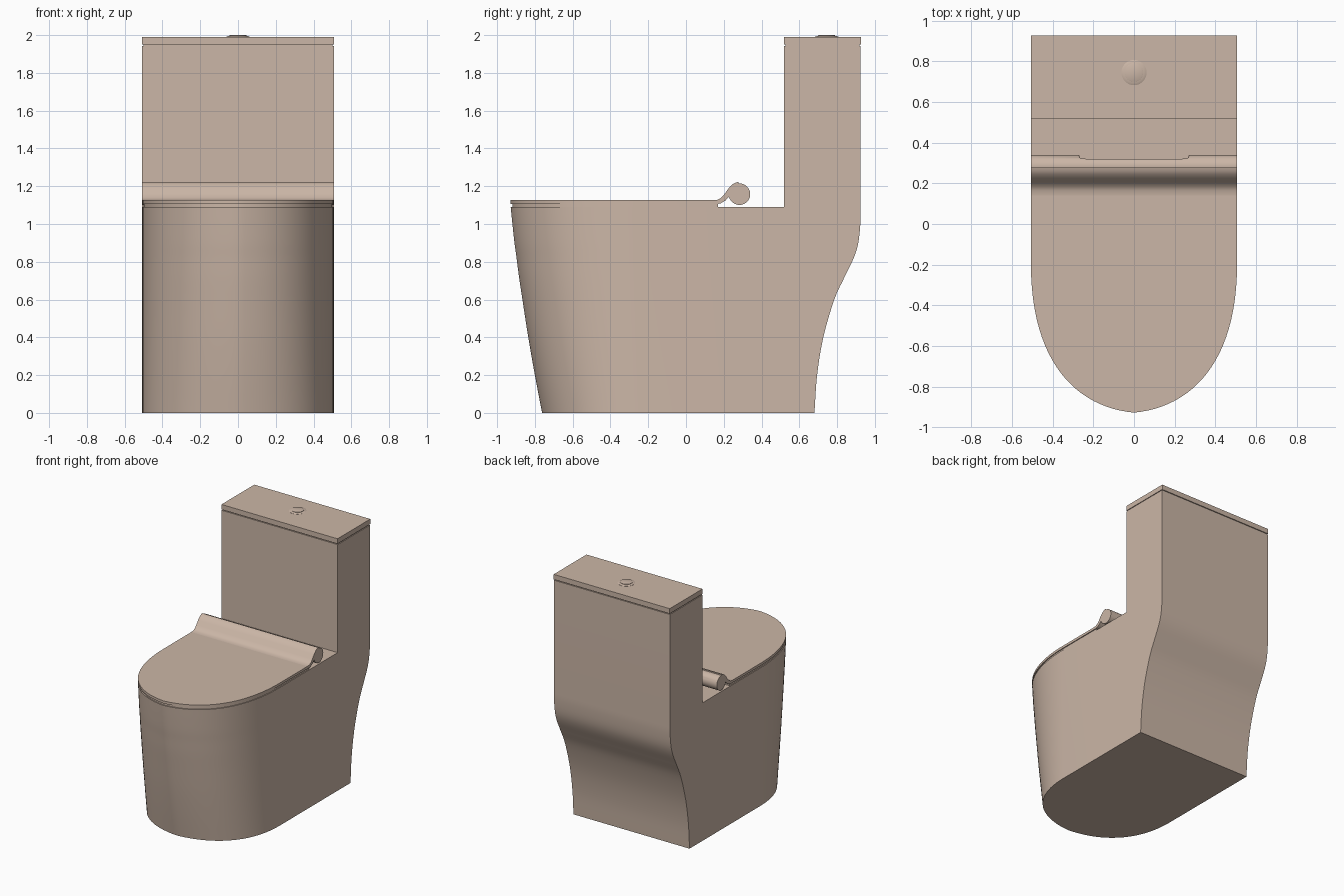
import bpy, bmesh, math
from mathutils import Vector
from mathutils.geometry import interpolate_bezier

cube = bpy.data.objects.get("Cube")
if cube:
    bpy.data.objects.remove(cube, do_unlink=True)

W = 0.507          # half width shared by body, seat and tank
STRAIGHT = -0.2    # where the sides start curving into the nose

mat = bpy.data.materials.new("warm beige ceramic")
mat.use_nodes = True
COLOR = (0.60, 0.47, 0.385, 1)
mat.diffuse_color = COLOR
bsdf = mat.node_tree.nodes["Principled BSDF"]
bsdf.inputs["Base Color"].default_value = COLOR
bsdf.inputs["Roughness"].default_value = 0.6


def finish(name, bm, angle=35):
    bmesh.ops.recalc_face_normals(bm, faces=bm.faces)
    me = bpy.data.meshes.new(name)
    bm.to_mesh(me)
    bm.free()
    ob = bpy.data.objects.new(name, me)
    bpy.context.collection.objects.link(ob)
    me.materials.append(mat)
    bpy.ops.object.select_all(action='DESELECT')
    ob.select_set(True)
    bpy.context.view_layer.objects.active = ob
    bpy.ops.object.shade_smooth_by_angle(angle=math.radians(angle))
    return ob


def nose(front, inset=0.0):
    """Rounded front outline from the right side round to the left side."""
    half = interpolate_bezier(Vector((W, STRAIGHT, 0)), Vector((W, -0.68, 0)),
                              Vector((0.28, -0.90, 0)), Vector((0, -0.925, 0)), 25)
    k = (front - STRAIGHT) / (-0.925 - STRAIGHT)
    s = (W - inset) / W
    pts = [(p.x * s, STRAIGHT + (p.y - STRAIGHT) * k) for p in half]
    return [(-x, y) for x, y in pts[:-1]] + pts[::-1]


def loft(name, sections, angle=35):
    """Skin closed sections of equal length and cap both ends."""
    bm = bmesh.new()
    rings = [[bm.verts.new(p) for p in s] for s in sections]
    n = len(rings[0])
    for a, b in zip(rings, rings[1:]):
        for i in range(n):
            j = (i + 1) % n
            bm.faces.new((a[i], a[j], b[j], b[i]))
    bm.faces.new(rings[0])
    bm.faces.new(rings[-1])
    return finish(name, bm, angle)


def slab(name, z0, z1, front, back, inset):
    outline = nose(front, inset) + [(W - inset, back), (-W + inset, back)]
    return loft(name, [[(x, y, z) for x, y in outline] for z in (z0, z1)])


def box(name, x, y0, y1, z0, z1):
    return loft(name, [[(-x, y0, z), (x, y0, z), (x, y1, z), (-x, y1, z)]
                       for z in (z0, z1)])


def smooth_path(points, steps=6):
    """Catmull-Rom through (z, value, value) rows."""
    rows = [Vector(p) for p in points]
    rows = [rows[0] * 2 - rows[1]] + rows + [rows[-1] * 2 - rows[-2]]
    out = []
    for a, b, c, d in zip(rows, rows[1:], rows[2:], rows[3:]):
        for i in range(steps):
            t = i / steps
            out.append(0.5 * (2 * b + (c - a) * t + (2 * a - 5 * b + 4 * c - d) * t * t
                              + (3 * b - a - 3 * c + d) * t ** 3))
    return out + [rows[-2]]


# Body: height, front of nose, back wall; the tank rises from the same rings
levels = smooth_path([(0, -0.762, 0.68), (0.2, -0.80, 0.694), (0.4, -0.835, 0.727),
                      (0.6, -0.866, 0.785), (0.72, -0.884, 0.84), (0.82, -0.897, 0.888),
                      (0.9, -0.908, 0.912), (1.0, -0.919, 0.923), (1.09, -0.928, 0.925)], 4)
bm = bmesh.new()
rings = []
for z, front, back in levels:
    outline = nose(front) + [(W, 0.52), (W, back), (-W, back), (-W, 0.52)]
    rings.append([bm.verts.new((x, y, z)) for x, y in outline])
n = len(rings[0])
for a, b in zip(rings, rings[1:]):
    for i in range(n):
        j = (i + 1) % n
        bm.faces.new((a[i], a[j], b[j], b[i]))
bm.faces.new(rings[0])
top = rings[-1]
bm.faces.new(top[:n - 3] + [top[-1]])                 # deck under the seat
low = top[-4:]
high = [bm.verts.new((v.co.x, v.co.y, 1.943)) for v in low]
for i in range(4):                                    # tank walls
    j = (i + 1) % 4
    bm.faces.new((low[i], low[j], high[j], high[i]))
bm.faces.new(high)
finish("body_and_tank", bm)

# Tank lid on a slightly recessed joint
box("tank_joint", W - 0.006, 0.526, 0.919, 1.942, 1.952)
box("tank_lid", W, 0.518, 0.927, 1.95, 1.99)

# Seat and its cover
slab("seat", 1.088, 1.105, -0.919, 0.17, 0.006)
slab("seat_cover", 1.106, 1.126, -0.928, 0.15, 0)

# Upturned rear of the cover
flick = [(0.14, 1.126), (0.165, 1.128), (0.185, 1.138), (0.205, 1.16), (0.225, 1.188),
         (0.245, 1.209), (0.262, 1.219), (0.278, 1.223), (0.28, 1.205), (0.255, 1.185),
         (0.232, 1.15), (0.21, 1.125), (0.185, 1.11), (0.165, 1.106), (0.14, 1.106)]
loft("cover_upturn", [[(x, y, z) for y, z in flick] for x in (-W, W)])

# Hinge barrel, flattened along the middle of its back
sections = []
for x, limit in ((-W, 1), (-0.27, 1), (-0.265, 0.325), (-0.23, 0.32),
                 (0.23, 0.32), (0.265, 0.325), (0.27, 1), (W, 1)):
    ring = []
    for i in range(40):
        a = math.tau * i / 40
        ring.append((x, min(0.283 + 0.057 * math.cos(a), limit), 1.158 + 0.057 * math.sin(a)))
    sections.append(ring)
loft("hinge_barrel", sections)


# Flush button: collar with a raised disc
def disc(name, steps):
    loft(name, [[(r * math.cos(math.tau * i / 48), 0.745 + r * math.sin(math.tau * i / 48), z)
                 for i in range(48)] for r, z in steps])


disc("button_collar", [(0.062, 1.988), (0.062, 1.991), (0.05, 1.996)])
disc("flush_button", [(0.045, 1.99), (0.045, 1.999), (0.043, 2.0)])
